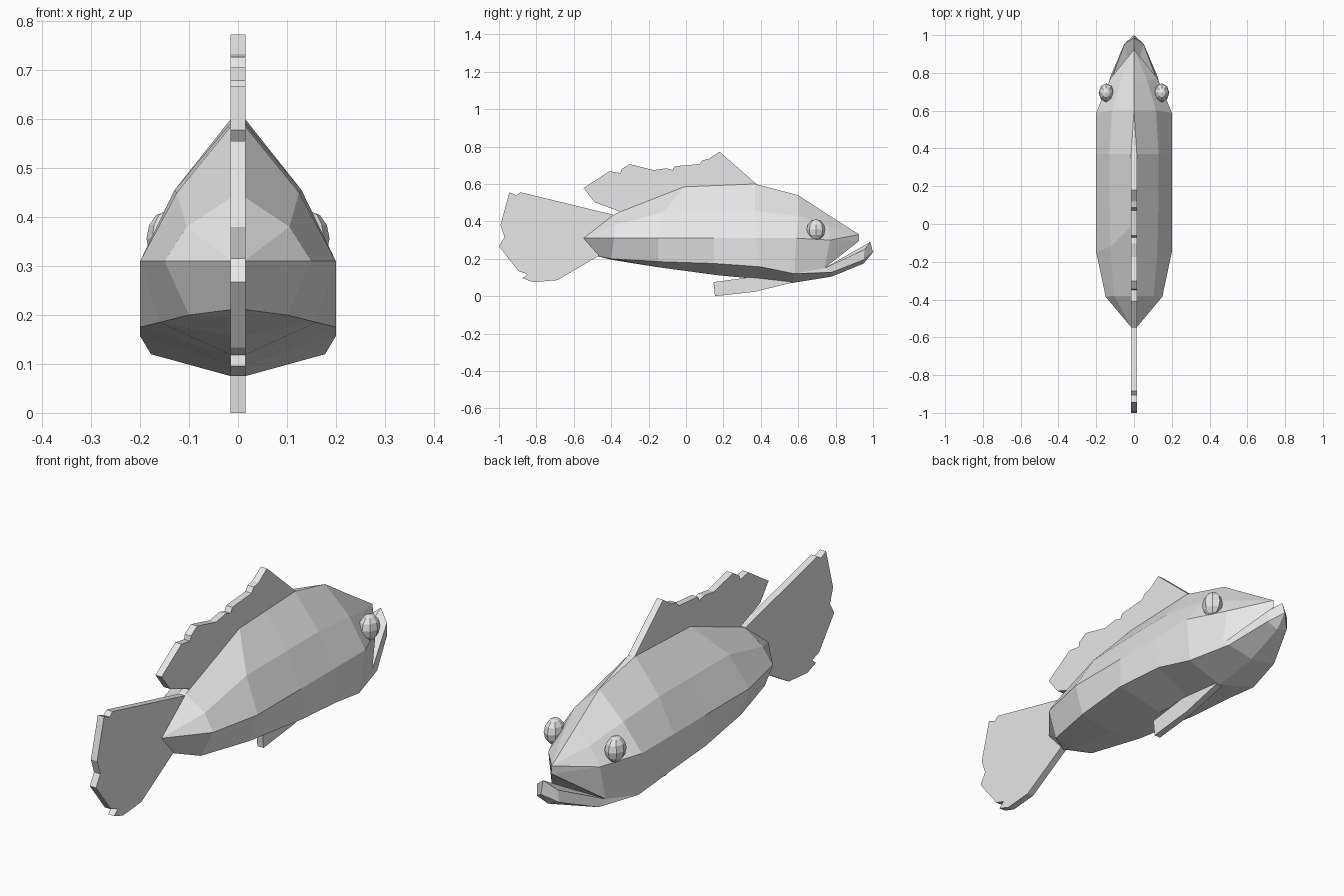
import bpy
import bmesh

if "Cube" in bpy.data.objects:
    bpy.data.objects.remove(bpy.data.objects["Cube"], do_unlink=True)

# Single flat grey
grey = bpy.data.materials.new("plain_grey")
grey.use_nodes = True
grey.diffuse_color = (0.8, 0.8, 0.8, 1)
grey.node_tree.nodes["Principled BSDF"].inputs["Base Color"].default_value = (0.8, 0.8, 0.8, 1)


def finish(bm, name):
    bmesh.ops.recalc_face_normals(bm, faces=bm.faces[:])
    mesh = bpy.data.meshes.new(name)
    bm.to_mesh(mesh)
    bm.free()
    mesh.materials.append(grey)
    obj = bpy.data.objects.new(name, mesh)
    bpy.context.collection.objects.link(obj)
    return obj


def fin(name, outline, half=0.015):
    """Flat plate cut from a side outline of (y, z) points."""
    bm = bmesh.new()
    face = bm.faces.new([bm.verts.new((-half, y, z)) for y, z in outline])
    ext = bmesh.ops.extrude_face_region(bm, geom=[face])
    moved = [v for v in ext["geom"] if isinstance(v, bmesh.types.BMVert)]
    bmesh.ops.translate(bm, verts=moved, vec=(2 * half, 0, 0))
    return finish(bm, name)


# Body: lengthwise rows of (x, y, z) on the left half, tail to head
tail_top, tail_low = (0.012, -0.55, 0.31), (0, -0.47, 0.213)
ridge = [tail_top, (0.015, -0.38, 0.44), (0.015, -0.01, 0.585), (0.015, 0.17, 0.592),
         (0.015, 0.37, 0.6), (0, 0.6, 0.54), (0, 0.75, 0.442)]
shoulder = [tail_top, (0.105, -0.38, 0.38), (0.125, -0.12, 0.45), (0.13, 0.15, 0.455),
            (0.13, 0.37, 0.455), (0.117, 0.6, 0.43), (0.07, 0.76, 0.375)]
flank = [tail_top, (0.15, -0.385, 0.31), (0.2, -0.15, 0.31), (0.2, 0.15, 0.31),
         (0.2, 0.37, 0.31), (0.2, 0.59, 0.31), (0.125, 0.77, 0.30)]
lower = [tail_low, (0.1, -0.4, 0.2), (0.16, -0.15, 0.185), (0.2, 0.15, 0.175),
         (0.2, 0.4, 0.157), (0.178, 0.58, 0.12), (0.125, 0.78, 0.128)]
keel = [tail_low, (0, -0.4, 0.195), (0, -0.15, 0.155), (0, 0.17, 0.112),
        (0, 0.37, 0.093), (0, 0.57, 0.071), (0, 0.78, 0.105)]
centre = [(0, y, z) for x, y, z in ridge]
corner = (0.13, 0.74, 0.15)
mouth = lower[:-1] + [corner]

bm = bmesh.new()
cache = {}


def face(*points):
    verts = []
    for p in points:
        if p not in cache:
            cache[p] = bm.verts.new(p)
        if cache[p] not in verts:
            verts.append(cache[p])
    if len(verts) > 2:
        bm.faces.new(verts)


rows = [centre, ridge, shoulder, flank, mouth, lower, keel]
for a, b in zip(rows, rows[1:]):
    for i in range(len(a) - 1):
        face(a[i], a[i + 1], b[i + 1], b[i])
# tail end closing edge
face((0, -0.55, 0.31), tail_top, tail_low)

# Upper jaw and its roof
snout, lip = (0, 0.925, 0.33), (0, 0.925, 0.295)
hinge = (0, 0.74, 0.15)
face(ridge[-1], shoulder[-1], snout)
face(shoulder[-1], flank[-1], snout)
face(flank[-1], lip, snout)
face(flank[-1], corner, lip)
face(corner, hinge, lip)

# Lower jaw and its floor
rim, chin, chin_keel = (0.05, 0.955, 0.25), (0.053, 0.95, 0.195), (0, 0.95, 0.175)
jaw_tip, jaw_front = (0, 0.985, 0.29), (0, 1.0, 0.235)
face(corner, lower[-1], chin, rim)
face(lower[-1], keel[-1], chin_keel, chin)
face(rim, chin, jaw_front, jaw_tip)
face(chin, chin_keel, jaw_front)
face(corner, rim, hinge)
face(hinge, rim, jaw_tip)

bmesh.ops.mirror(bm, geom=bm.verts[:] + bm.edges[:] + bm.faces[:], axis='X', merge_dist=0.0005)
bmesh.ops.remove_doubles(bm, verts=bm.verts[:], dist=0.0005)
finish(bm, "body")

# Fins
fin("tail_fin", [(-0.944, 0.556), (-0.906, 0.54), (-0.885, 0.556), (-0.38, 0.433),
                 (-0.42, 0.3), (-0.47, 0.214), (-0.687, 0.086), (-0.815, 0.075),
                 (-0.874, 0.096), (-0.848, 0.118), (-0.896, 0.134), (-1.0, 0.267),
                 (-0.97, 0.316), (-0.992, 0.38)])
fin("dorsal_fin", [(-0.548, 0.578), (-0.41, 0.668), (-0.35, 0.658), (-0.345, 0.679),
                   (-0.302, 0.706), (-0.174, 0.674), (-0.104, 0.684), (-0.072, 0.674),
                   (-0.06, 0.695), (0.072, 0.706), (0.088, 0.727), (0.12, 0.733),
                   (0.179, 0.773), (0.377, 0.599), (0.33, 0.56), (0.0, 0.55),
                   (-0.34, 0.43), (-0.361, 0.455), (-0.489, 0.503)])
fin("belly_fin", [(0.155, 0.0), (0.147, 0.075), (0.366, 0.105), (0.45, 0.12),
                  (0.57, 0.09), (0.565, 0.072), (0.37, 0.024)])

# Eyes
for side, label in ((1, "left_eye"), (-1, "right_eye")):
    bm = bmesh.new()
    bmesh.ops.create_uvsphere(bm, u_segments=8, v_segments=6, radius=1)
    for v in bm.verts:
        v.co = (side * (0.147 + 0.04 * v.co.x), 0.695 + 0.05 * v.co.y, 0.356 + 0.056 * v.co.z)
    finish(bm, label)
